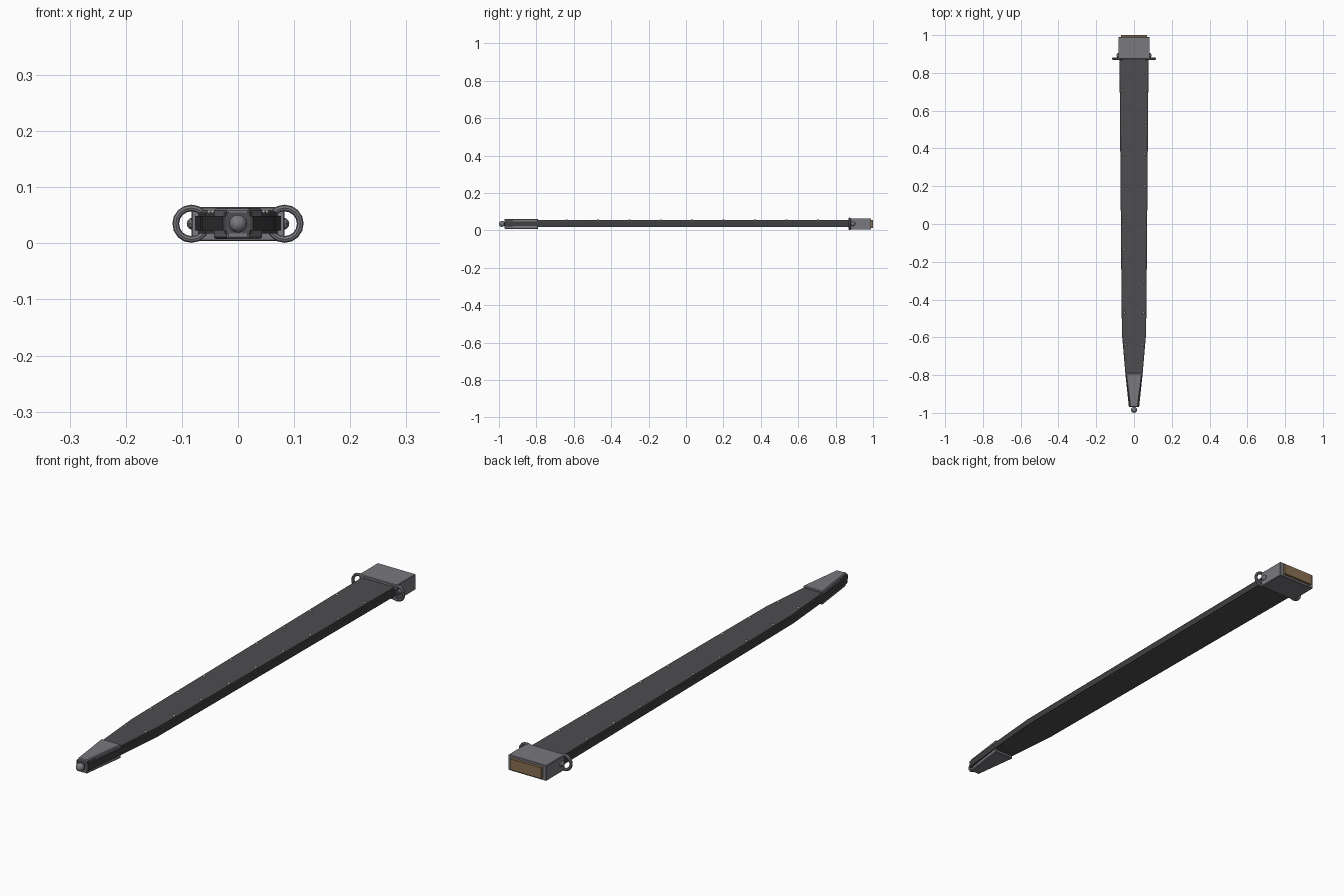
import bpy, bmesh, math
from mathutils import Matrix

if "Cube" in bpy.data.objects:
    bpy.data.objects.remove(bpy.data.objects["Cube"])


def material(name, c):
    m = bpy.data.materials.new(name)
    m.diffuse_color = (*c, 1)
    m.use_nodes = True
    m.node_tree.nodes["Principled BSDF"].inputs["Base Color"].default_value = m.diffuse_color
    return m


LEATHER = material("leather", (0.075, 0.075, 0.08))
EDGING = material("edging", (0.05, 0.05, 0.055))
STEEL = material("steel", (0.19, 0.19, 0.21))
WOOD = material("wood", (0.25, 0.16, 0.085))
RIVET = material("rivet", (0.5, 0.5, 0.5))
ZC = 0.035


def finish(name, bm, mat):
    bmesh.ops.recalc_face_normals(bm, faces=bm.faces[:])
    me = bpy.data.meshes.new(name)
    bm.to_mesh(me)
    bm.free()
    me.materials.append(mat)
    ob = bpy.data.objects.new(name, me)
    bpy.context.collection.objects.link(ob)
    return ob


def loft(name, stations, mat, bevel=0):
    """Rectangular sections (y, half width, z low, z high) joined along y."""
    bm = bmesh.new()
    rings = [[bm.verts.new((sx * w, y, z)) for sx, z in
              ((-1, z0), (1, z0), (1, z1), (-1, z1))] for y, w, z0, z1 in stations]
    for a, b in zip(rings, rings[1:]):
        for i in range(4):
            j = (i + 1) % 4
            bm.faces.new((a[i], a[j], b[j], b[i]))
    bm.faces.new(rings[0])
    bm.faces.new(rings[-1])
    ob = finish(name, bm, mat)
    if bevel:
        mod = ob.modifiers.new("bevel", 'BEVEL')
        mod.width = bevel
        mod.segments = 1
    return ob


# half width of the scabbard along its length
PROFILE = [(-0.97, 0.027), (-0.79, 0.046), (-0.58, 0.064), (-0.3, 0.067), (0.88, 0.077)]


def half_width(y):
    for (y0, w0), (y1, w1) in zip(PROFILE, PROFILE[1:]):
        if y <= y1:
            return w0 + (w1 - w0) * (y - y0) / (y1 - y0)
    return PROFILE[-1][1]


# leather body and the narrower edge binding that stands out at both sides
loft("body", [(y, w - 0.006, 0.018, 0.055) for y, w in PROFILE], LEATHER)
loft("edge_binding", [(y, w, 0.023, 0.049) for y, w in PROFILE], EDGING)

# metal tip fitting and ball
loft("chape", [(-0.97, 0.02, 0.008, 0.062), (-0.79, 0.043, 0.008, 0.062)], STEEL, 0.003)
bpy.ops.mesh.primitive_uv_sphere_add(segments=16, ring_count=8, radius=0.016,
                                     location=(0, -0.984, ZC))
ball = bpy.context.object
ball.name = "tip_ball"
ball.data.materials.append(STEEL)
bpy.ops.object.shade_smooth_by_angle()

# throat fitting with a wooden mouth
loft("throat", [(0.873, 0.083, 0.004, 0.065), (0.99, 0.083, 0.004, 0.065)], STEEL, 0.002)
loft("mouth_lining", [(0.95, 0.068, 0.013, 0.056), (1.0, 0.068, 0.013, 0.056)], WOOD)

# hanging rings and their lugs
for side, s in (("left", -1), ("right", 1)):
    bpy.ops.mesh.primitive_torus_add(major_segments=16, minor_segments=8, major_radius=0.028,
                                     minor_radius=0.006, location=(s * 0.083, 0.875, ZC + 0.0),
                                     rotation=(math.pi / 2, 0, 0))
    ring = bpy.context.object
    ring.name = side + "_ring"
    ring.data.materials.append(STEEL)
    bpy.ops.object.shade_smooth_by_angle()
    bpy.ops.mesh.primitive_uv_sphere_add(segments=10, ring_count=6, radius=0.011,
                                         location=(s * 0.081, 0.892, ZC))
    lug = bpy.context.object
    lug.name = side + "_ring_lug"
    lug.scale.y = 1.4
    lug.data.materials.append(STEEL)

# two rows of rivets on the upper face
bm = bmesh.new()
for i in range(9):
    y = 0.705 - i * 0.168
    for s in (-1, 1):
        place = Matrix.Translation((s * (half_width(y) - 0.015), y, 0.055))
        bmesh.ops.create_uvsphere(bm, u_segments=8, v_segments=6, radius=0.006,
                                  matrix=place @ Matrix.Diagonal((1, 1, 0.75, 1)))
finish("rivets", bm, RIVET)
